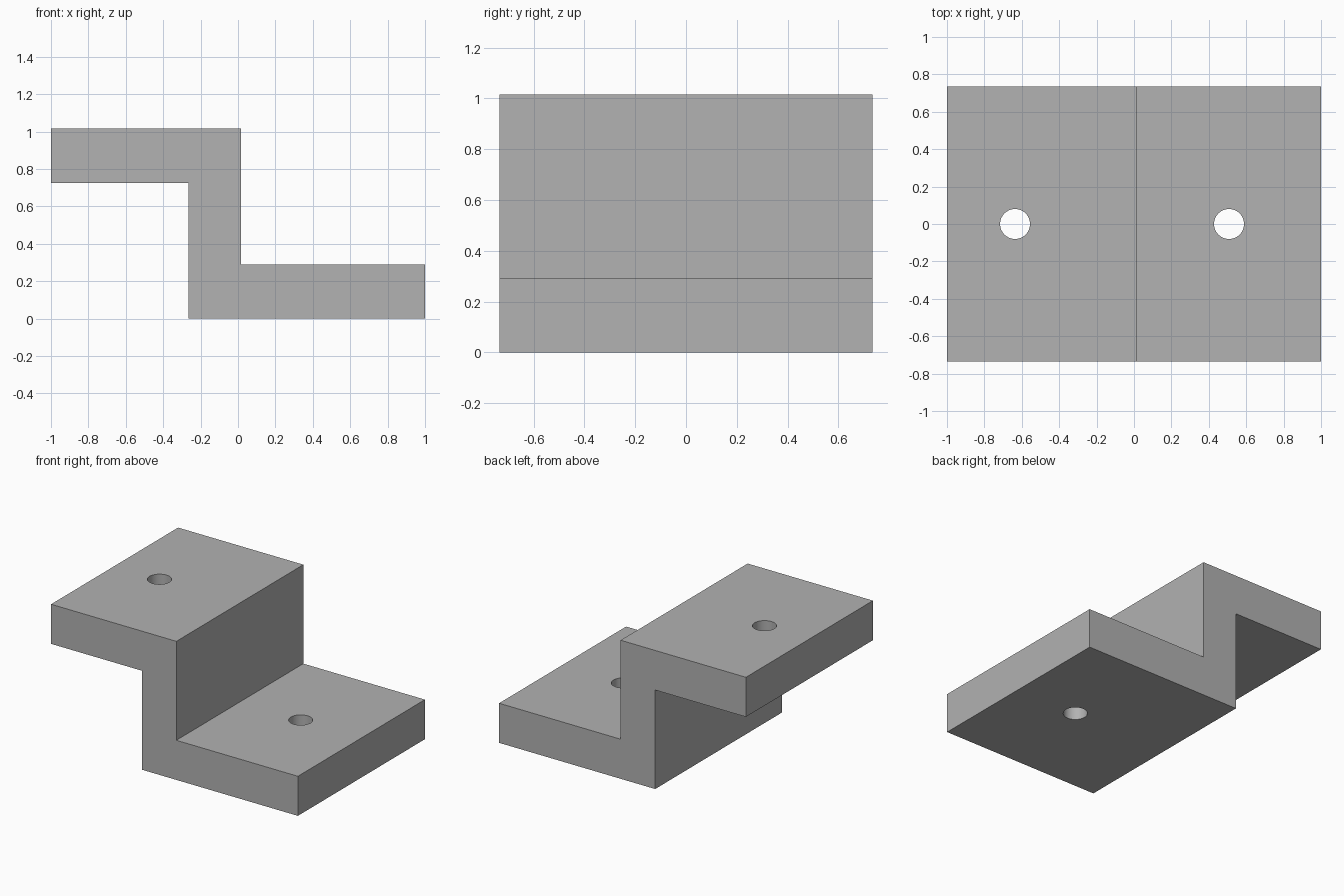
import bpy
import bmesh
import math

cube = bpy.data.objects.get("Cube")
if cube:
    bpy.data.objects.remove(cube, do_unlink=True)

GREY = (0.445, 0.445, 0.445, 1.0)
HALF_DEPTH = 0.735
HOLE_RADIUS = 0.08

grey = bpy.data.materials.new("plain grey")
grey.use_nodes = True
grey.diffuse_color = GREY
grey.node_tree.nodes["Principled BSDF"].inputs["Base Color"].default_value = GREY


def add_object(name, bm):
    bmesh.ops.recalc_face_normals(bm, faces=bm.faces)
    mesh = bpy.data.meshes.new(name)
    bm.to_mesh(mesh)
    bm.free()
    mesh.materials.append(grey)
    obj = bpy.data.objects.new(name, mesh)
    bpy.context.collection.objects.link(obj)
    return obj


# Z-shaped bracket: side profile extruded from front to back
profile = [(-1, 1.015), (-1, 0.725), (-0.265, 0.725), (-0.265, 0),
           (1, 0), (1, 0.29), (0.015, 0.29), (0.015, 1.015)]
bm = bmesh.new()
face = bm.faces.new([bm.verts.new((x, -HALF_DEPTH, z)) for x, z in profile])
extruded = bmesh.ops.extrude_face_region(bm, geom=[face])["geom"]
back = [v for v in extruded if isinstance(v, bmesh.types.BMVert)]
bmesh.ops.translate(bm, verts=back, vec=(0, 2 * HALF_DEPTH, 0))
bracket = add_object("bracket", bm)


# Bolt holes through the upper and lower flanges
def drill(name, x, z):
    bm = bmesh.new()
    bmesh.ops.create_cone(bm, cap_ends=True, segments=48, radius1=HOLE_RADIUS,
                          radius2=HOLE_RADIUS, depth=0.5)
    cutter = add_object(name, bm)
    cutter.location = (x, 0, z)
    cutter.hide_render = True
    cut = bracket.modifiers.new(name, 'BOOLEAN')
    cut.operation = 'DIFFERENCE'
    cut.solver = 'EXACT'
    cut.object = cutter
    return cutter


cutters = [drill("upper_hole", -0.636, 0.87), drill("lower_hole", 0.508, 0.145)]

# Apply the cuts, drop the cutters and smooth only the hole walls
bpy.ops.object.select_all(action='DESELECT')
bracket.select_set(True)
bpy.context.view_layer.objects.active = bracket
for name in [m.name for m in bracket.modifiers]:
    bpy.ops.object.modifier_apply(modifier=name)
for cutter in cutters:
    bpy.data.objects.remove(cutter, do_unlink=True)
bpy.ops.object.shade_smooth_by_angle(angle=math.radians(30))
